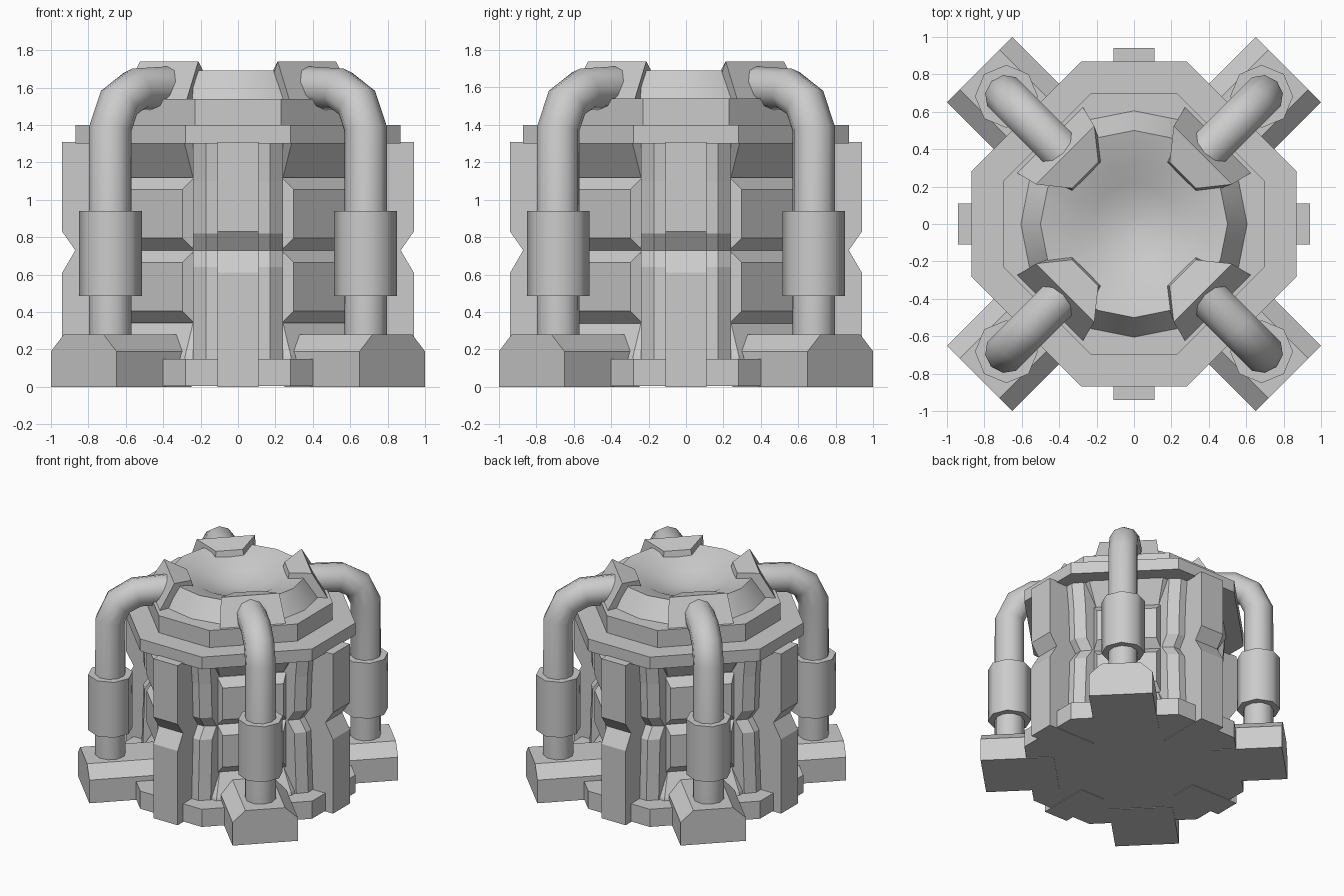
import bpy
from math import sin, cos, pi, radians

if "Cube" in bpy.data.objects:
    bpy.data.objects.remove(bpy.data.objects["Cube"])

CARDINAL = [0, 90, 180, 270]
DIAGONAL = [45, 135, 225, 315]


def loft(name, rings, angles=(0,), smooth=None):
    """Skin equal-sized rings of points, cap both ends, copy round z."""
    n = len(rings[0])
    verts = [p for r in rings for p in r]
    faces = [tuple(range(n)), tuple(range(len(verts) - n, len(verts)))]
    for k in range(len(rings) - 1):
        for i in range(n):
            j = (i + 1) % n
            faces.append((k * n + i, k * n + j, k * n + n + j, k * n + n + i))
    me = bpy.data.meshes.new(name)
    me.from_pydata(verts, [], faces)
    import bmesh
    bm = bmesh.new()
    bm.from_mesh(me)
    bmesh.ops.recalc_face_normals(bm, faces=bm.faces)
    bm.to_mesh(me)
    bm.free()
    for a in angles:
        ob = bpy.data.objects.new(name, me)
        bpy.context.collection.objects.link(ob)
        ob.rotation_euler.z = radians(a)
    if smooth:
        bpy.ops.object.select_all(action='DESELECT')
        ob.select_set(True)
        bpy.context.view_layer.objects.active = ob
        bpy.ops.object.shade_smooth_by_angle(angle=radians(smooth))


def octagon(r, c, z):
    return [(r, -c, z), (r, c, z), (c, r, z), (-c, r, z),
            (-r, c, z), (-r, -c, z), (-c, -r, z), (c, -r, z)]


def extrude_y(name, profile, half, angles):
    """Profile of (outward, z) points extruded sideways."""
    loft(name, [[(d, s * half, z) for d, z in profile] for s in (-1, 1)], angles)


def circle(r, z, n):
    return [(r * cos(2 * pi * i / n), r * sin(2 * pi * i / n), z) for i in range(n)]


# Base plate, core and roof plates
loft("base_plate", [octagon(0.87, 0.28, 0.005), octagon(0.87, 0.28, 0.15)])
loft("core", [octagon(r, r * 0.414, z) for r, z in
              [(0.70, 0.1), (0.68, 0.17), (0.57, 0.36), (0.55, 0.73), (0.57, 1.1), (0.69, 1.3)]])
loft("roof_plate", [octagon(0.87, 0.28, 1.3), octagon(0.87, 0.28, 1.4)])
loft("roof_step", [octagon(0.70, 0.23, 1.4), octagon(0.70, 0.23, 1.54)])

# Dome ring with a dished centre
loft("dome_dish", [circle(r, z, 16) for r, z in
                   [(0.61, 1.5), (0.605, 1.54), (0.5, 1.69), (0.32, 1.64),
                    (0.22, 1.59), (0.1, 1.56), (0.02, 1.55)]], smooth=22)

# Raised dome blocks on the diagonals
loft("dome_block", [
    [(0.64, -0.25, 1.53), (0.64, 0.25, 1.53), (0.33, 0.13, 1.53), (0.33, -0.13, 1.53)],
    [(0.52, -0.22, 1.74), (0.52, 0.22, 1.74), (0.37, 0.10, 1.70), (0.37, -0.10, 1.70)]], DIAGONAL)

# Pillars with a notched waist
extrude_y("pillar", [(0.5, 0), (0.94, 0), (0.94, 0.61), (0.87, 0.73),
                     (0.94, 0.83), (0.94, 1.31), (0.5, 1.31)], 0.11, CARDINAL)

# Bowed ribs on both sides of each pillar
for s in (-1, 1):
    loft("side_rib", [[(0.5, s * 0.10, z), (d, s * 0.10, z), (d, s * 0.17, z),
                       (d - 0.06, s * 0.24, z), (0.5, s * 0.24, z)]
                      for d, z in [(0.76, 0.1), (0.75, 0.36), (0.74, 0.64), (0.68, 0.73),
                                   (0.74, 0.82), (0.75, 1.1), (0.77, 1.31)]], CARDINAL)

# Bevelled wall blocks, two high on each diagonal
for zc in (0.535, 0.925):
    loft("wall_block", [[(d, -w, zc - h), (d, w, zc - h), (d, w, zc + h), (d, -w, zc + h)]
                        for d, w, h in [(0.5, 0.26, 0.195), (0.59, 0.26, 0.195),
                                        (0.65, 0.23, 0.13)]], DIAGONAL)

# Feet with chamfered long edges
loft("foot", [[(d, -0.247, 0), (d, 0.247, 0), (d, 0.247, 0.19), (d, 0.15, 0.28),
               (d, -0.15, 0.28), (d, -0.247, 0.19)] for d in (0.6, 1.167)], DIAGONAL)

# Bent pipes from the feet to the dome: (outward, z, tilt in degrees)
path = [(0.965, 0.25, 0), (0.965, 1.38, 8), (0.90, 1.52, 42), (0.77, 1.59, 75), (0.49, 1.6, 88)]
R = 0.115
loft("pipe", [[(d + R * cos(t) * cos(radians(a)), R * sin(t), z + R * cos(t) * sin(radians(a)))
               for t in [2 * pi * i / 10 for i in range(10)]] for d, z, a in path],
     DIAGONAL, smooth=50)

# Sleeves round the pipes
loft("pipe_sleeve", [[(x + 0.965, y, z) for x, y, z in circle(0.168, z, 8)]
                     for z in (0.485, 0.94)], DIAGONAL, smooth=50)
